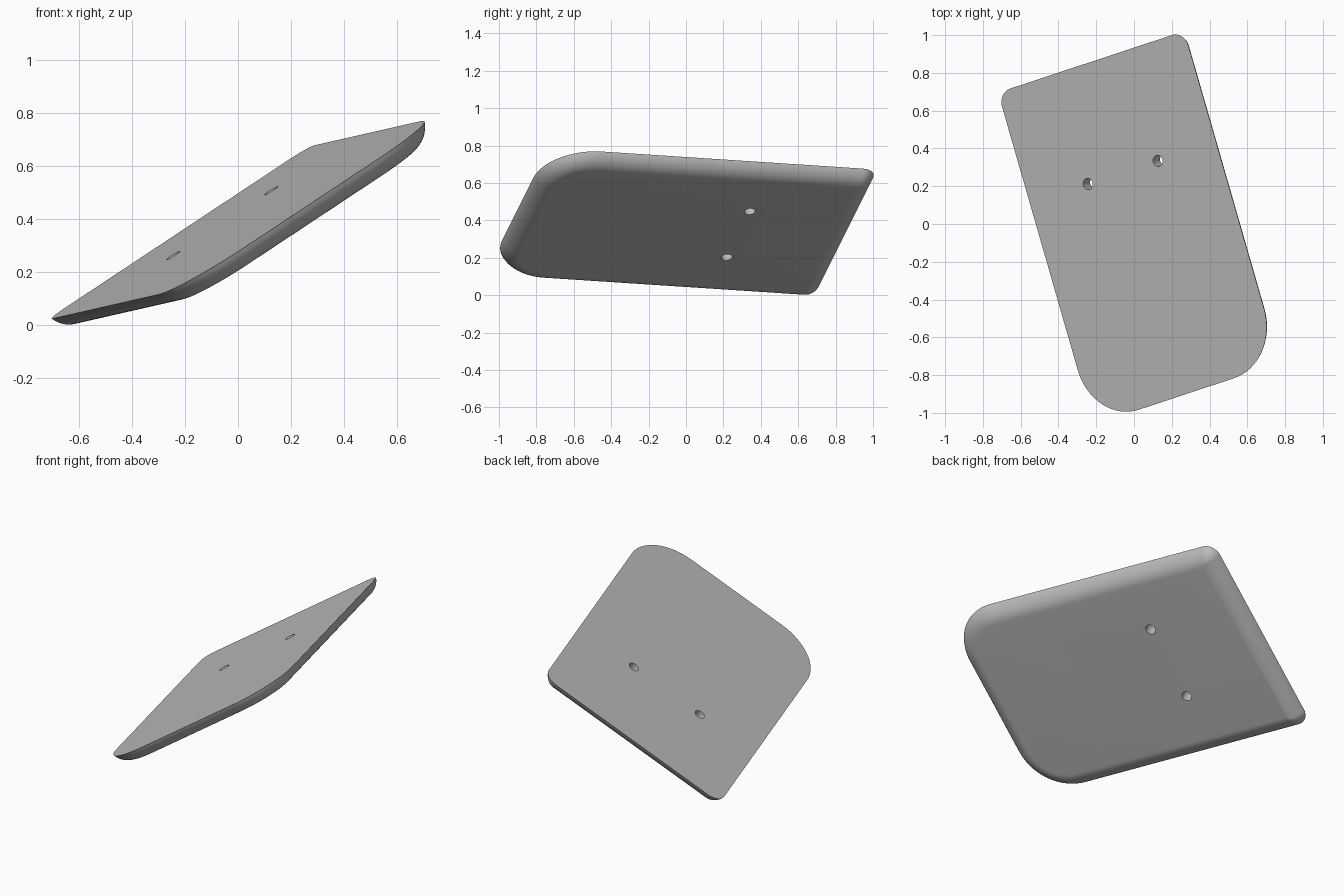
import bpy, bmesh, math
from mathutils import Matrix, Vector

cube = bpy.data.objects.get("Cube")
if cube:
    bpy.data.objects.remove(cube, do_unlink=True)

WIDTH, LENGTH, THICK, INSET = 1.226, 1.833, 0.07, 0.10
BACK_R, FRONT_R = 0.08, 0.30
HOLE_R, HOLE_X, HOLE_Y = 0.03, 0.23, 0.306
CORNER_STEPS, EDGE_STEPS = 16, 12

grey = bpy.data.materials.new("mid grey")
grey.use_nodes = True
grey.diffuse_color = (0.5, 0.5, 0.5, 1)
grey.node_tree.nodes["Principled BSDF"].inputs["Base Color"].default_value = grey.diffuse_color


def outline(inset):
    """Rounded rectangle drawn in by inset; small corners become mitred."""
    points = []
    corners = ((1, 1, BACK_R), (-1, 1, BACK_R), (-1, -1, FRONT_R), (1, -1, FRONT_R))
    for i, (sx, sy, radius) in enumerate(corners):
        r = max(radius - inset, 0)
        cx = sx * (WIDTH / 2 - inset - r)
        cy = sy * (LENGTH / 2 - inset - r)
        for k in range(CORNER_STEPS + 1):
            a = (i + k / CORNER_STEPS) * math.pi / 2
            points.append((cx + r * math.cos(a), cy + r * math.sin(a)))
    return points


# Plate: flat top, underside rounded off by an arc tangent to the bottom
arc_r = (INSET ** 2 + THICK ** 2) / (2 * THICK)
start = math.acos(INSET / arc_r)
bm = bmesh.new()
rings = []
for i in range(EDGE_STEPS + 1):
    a = start + (math.pi / 2 - start) * i / EDGE_STEPS
    depth = arc_r * (math.sin(a) - math.sin(start))
    rings.append([bm.verts.new((x, y, -depth))
                  for x, y in outline(INSET - arc_r * math.cos(a))])
for upper, lower in zip(rings, rings[1:]):
    for j in range(len(upper)):
        k = (j + 1) % len(upper)
        bm.faces.new((upper[k], upper[j], lower[j], lower[k]))
bm.faces.new(rings[0])
bm.faces.new(rings[-1][::-1])
bmesh.ops.remove_doubles(bm, verts=bm.verts, dist=1e-5)
bmesh.ops.recalc_face_normals(bm, faces=bm.faces)
mesh = bpy.data.meshes.new("plate")
bm.to_mesh(mesh)
bm.free()
mesh.materials.append(grey)
plate = bpy.data.objects.new("plate", mesh)
bpy.context.collection.objects.link(plate)

# Two through holes
for side in (-1, 1):
    bpy.ops.mesh.primitive_cylinder_add(vertices=32, radius=HOLE_R, depth=0.4,
                                        location=(side * HOLE_X, HOLE_Y, 0))
    cutter = bpy.context.object
    cutter.name = "hole_cutter"
    cutter.hide_render = True
    cutter.data.materials.append(grey)
    cut = plate.modifiers.new("hole", 'BOOLEAN')
    cut.object = cutter
    cut.solver = 'EXACT'
    bpy.ops.object.select_all(action='DESELECT')
    plate.select_set(True)
    bpy.context.view_layer.objects.active = plate
    bpy.ops.object.modifier_apply(modifier=cut.name)
    bpy.data.objects.remove(cutter, do_unlink=True)

bpy.ops.object.shade_smooth_by_angle(angle=math.radians(30))

# Tilt the plate into place
normal = Vector((-0.624, -0.114, 1)).normalized()
across = Vector((0.804, 0.266, 0.532))
across = (across - across.dot(normal) * normal).normalized()
back = normal.cross(across)
tilt = Matrix((across, back, normal)).transposed().to_4x4()
plate.matrix_world = Matrix.Translation((0.0255, -0.0205, 0.4036)) @ tilt
